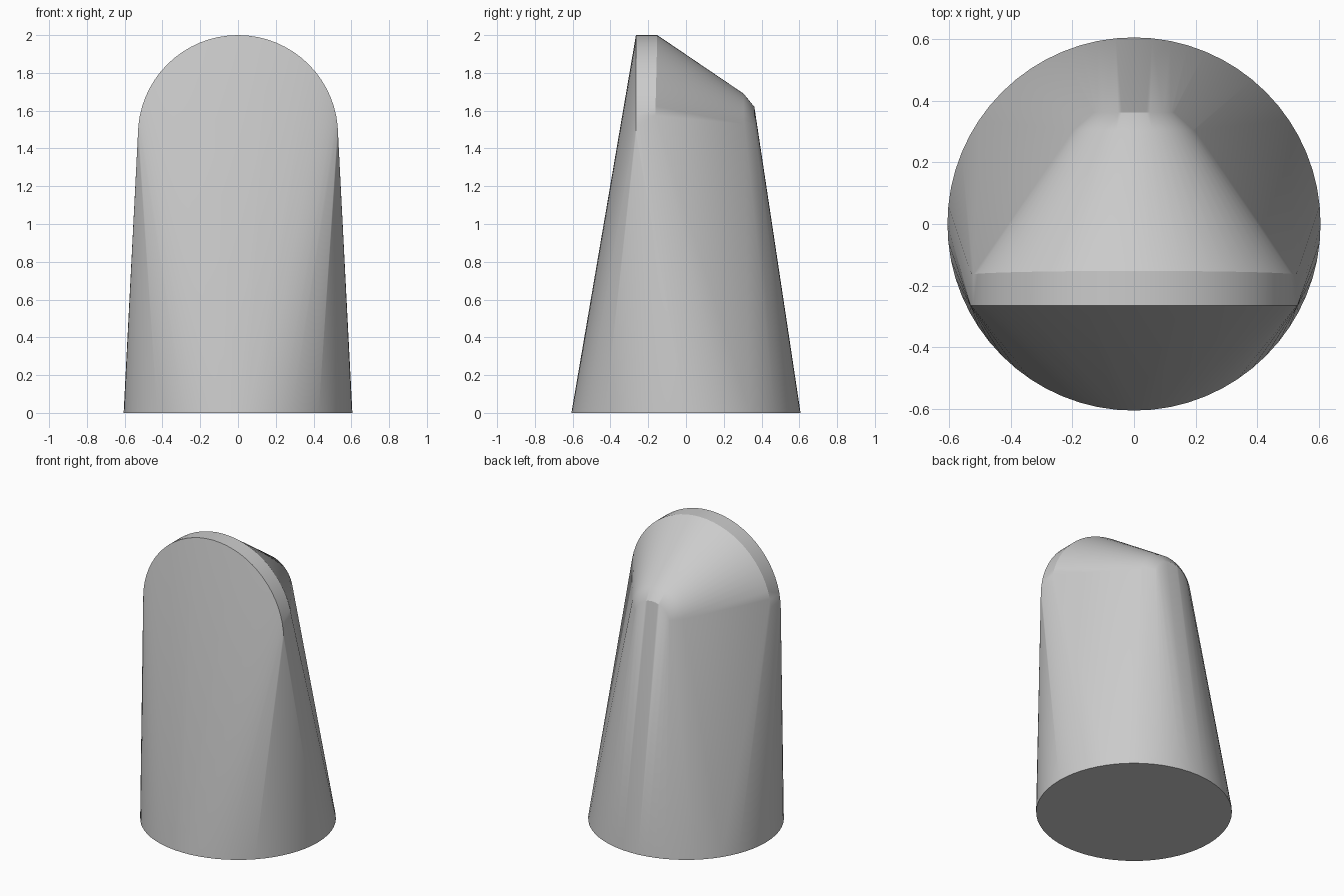
import bpy, bmesh
from math import sin, cos, pi, radians

cube = bpy.data.objects.get("Cube")
if cube:
    bpy.data.objects.remove(cube, do_unlink=True)

grey = bpy.data.materials.new("light grey")
grey.use_nodes = True
colour = (0.6, 0.6, 0.6, 1)
grey.diffuse_color = colour
grey.node_tree.nodes["Principled BSDF"].inputs["Base Color"].default_value = colour

BASE_RADIUS = 0.605
SIDES = 64


def ring(bm, radius, z):
    """Horizontal circle of points."""
    for i in range(SIDES):
        a = 2 * pi * i / SIDES
        bm.verts.new((radius * cos(a), radius * sin(a), z))


def arch(bm, radius, y, z, lean=0.0):
    """Upright half circle of points; its crown leans back."""
    steps = SIDES // 2
    for i in range(steps + 1):
        a = pi * i / steps
        bm.verts.new((radius * cos(a), y + lean * sin(a), z + radius * sin(a)))


bm = bmesh.new()
# Round foot with a thin rim
ring(bm, BASE_RADIUS, 0)
ring(bm, BASE_RADIUS, 0.01)
# Tall front arch with its band
arch(bm, 0.53, -0.265, 1.47)
arch(bm, 0.53, -0.165, 1.47, lean=0.013)
# Small rounded back arch
arch(bm, 0.2, 0.305, 1.49)
arch(bm, 0.135, 0.362, 1.485)

# Skin stretched over all the outlines
hull = bmesh.ops.convex_hull(bm, input=bm.verts[:], use_existing_faces=False)
inside = {g for g in hull["geom_interior"] + hull["geom_unused"]
          if isinstance(g, bmesh.types.BMVert)}
bmesh.ops.delete(bm, geom=list(inside), context='VERTS')
bmesh.ops.dissolve_limit(bm, angle_limit=radians(0.1),
                         verts=bm.verts[:], edges=bm.edges[:])
bmesh.ops.recalc_face_normals(bm, faces=bm.faces[:])

mesh = bpy.data.meshes.new("tapered_body")
bm.to_mesh(mesh)
bm.free()
mesh.materials.append(grey)
body = bpy.data.objects.new("tapered_body", mesh)
bpy.context.collection.objects.link(body)

bpy.ops.object.select_all(action='DESELECT')
body.select_set(True)
bpy.context.view_layer.objects.active = body
bpy.ops.object.shade_smooth_by_angle(angle=radians(30))
